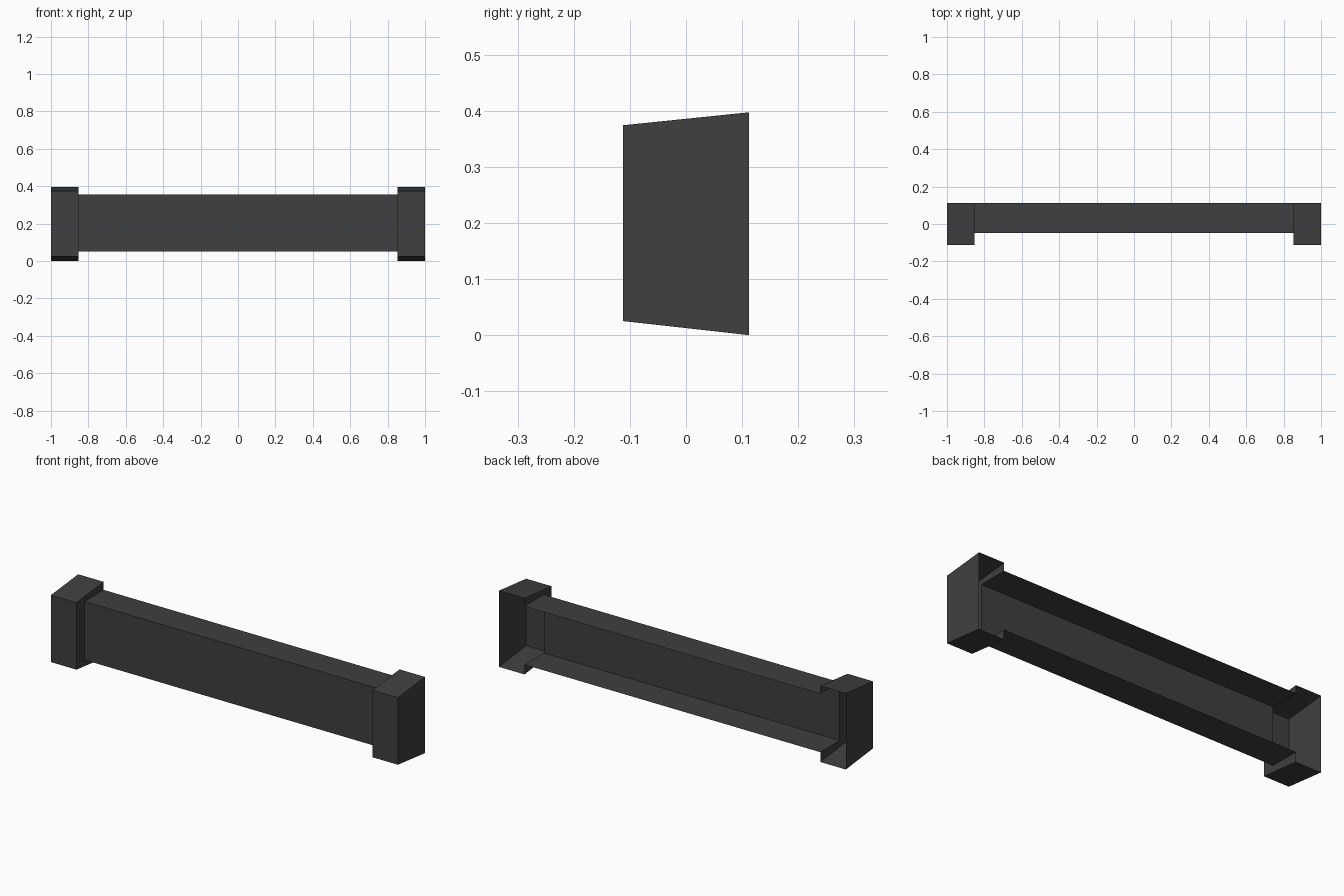
import bpy, bmesh

if "Cube" in bpy.data.objects:
    bpy.data.objects.remove(bpy.data.objects["Cube"])

# One dark grey material for everything
mat = bpy.data.materials.new("dark grey")
mat.diffuse_color = (0.05, 0.05, 0.05, 1)
mat.use_nodes = True
mat.node_tree.nodes["Principled BSDF"].inputs["Base Color"].default_value = mat.diffuse_color

# Open-backed U sections as (y, z), bottom back edge round to top back edge
END = [(0.112, 0.0), (-0.112, 0.025), (-0.112, 0.374), (0.112, 0.397)]
BEAM = [(0.112, 0.051), (-0.047, 0.051), (-0.047, 0.355), (0.112, 0.355)]
STEP_X = 0.853


def shell(name, sections, cap=False):
    """Bridge successive (x, section) loops into a thin sheet; cap closes the first."""
    bm = bmesh.new()
    loops = [[bm.verts.new((x, y, z)) for y, z in sec] for x, sec in sections]
    for a, b in zip(loops, loops[1:]):
        for i in range(3):
            f = (a[i], a[i + 1], b[i + 1], b[i])
            # wind so the normals point out of the section
            bm.faces.new(f if sections[0][0] > 0 else f[::-1])
    if cap:
        bm.faces.new(loops[0] if sections[0][0] < 0 else loops[0][::-1])
    bm.normal_update()
    me = bpy.data.meshes.new(name)
    bm.to_mesh(me)
    bm.free()
    me.materials.append(mat)
    ob = bpy.data.objects.new(name, me)
    bpy.context.collection.objects.link(ob)
    return ob


# Long centre channel, open at the back
shell("centre_beam", [(STEP_X, BEAM), (-STEP_X, BEAM)])

# Larger tapered end blocks with a step down to the channel
for side, label in ((-1, "left"), (1, "right")):
    shell(label + "_end_block",
          [(side, END), (side * STEP_X, END), (side * STEP_X, BEAM)], cap=True)
